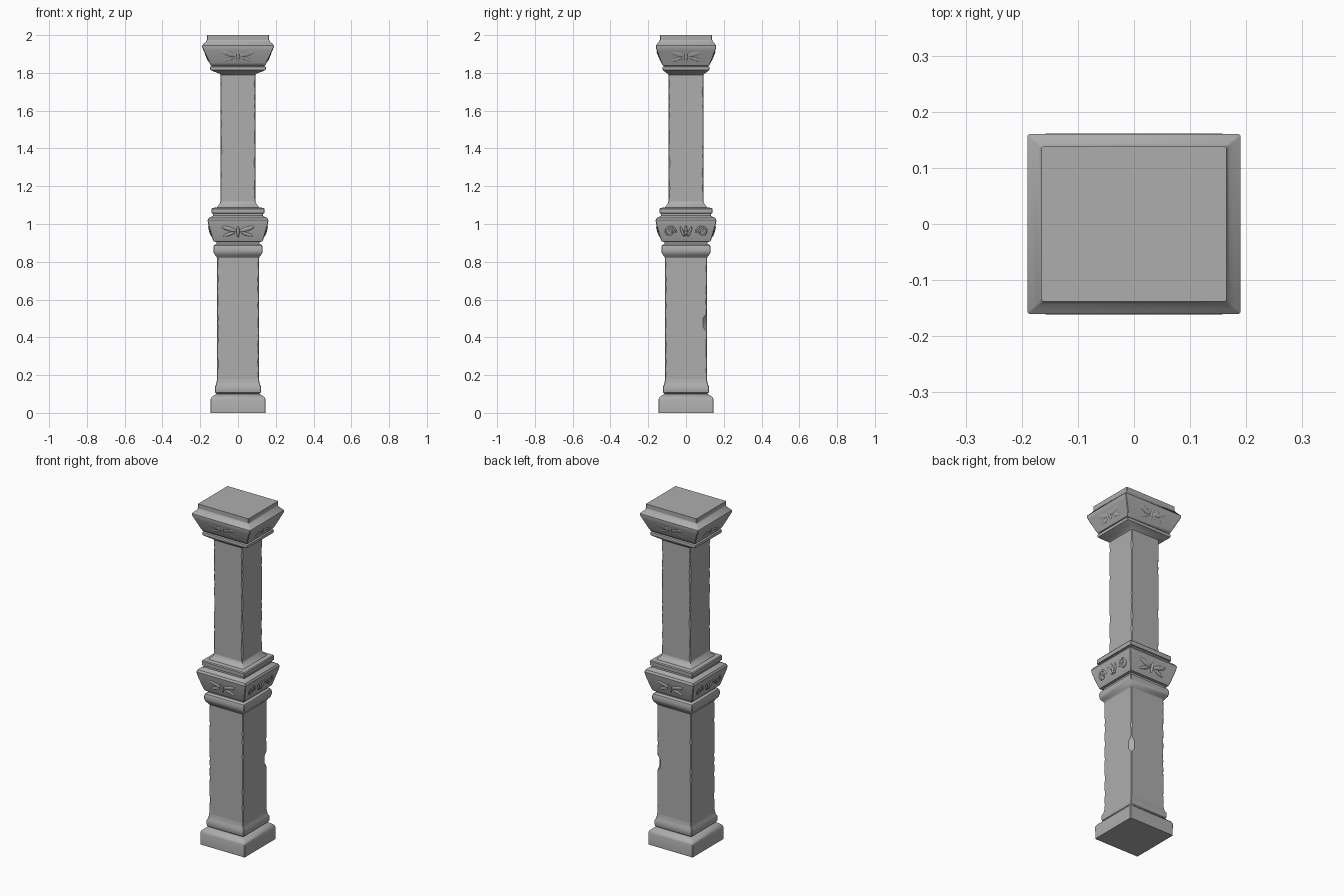
import bpy, bmesh, math, random
from mathutils import Matrix, Vector

random.seed(4)
if "Cube" in bpy.data.objects:
    bpy.data.objects.remove(bpy.data.objects["Cube"], do_unlink=True)

stone = bpy.data.materials.new("grey stone")
stone.use_nodes = True
grey = (0.42, 0.42, 0.42, 1)
stone.diffuse_color = grey
bsdf = stone.node_tree.nodes["Principled BSDF"]
bsdf.inputs["Base Color"].default_value = grey
bsdf.inputs["Roughness"].default_value = 0.9


def finish(obj, angle=35):
    obj.data.materials.clear()
    obj.data.materials.append(stone)
    bpy.ops.object.select_all(action="DESELECT")
    obj.select_set(True)
    bpy.context.view_layer.objects.active = obj
    bpy.ops.object.shade_smooth_by_angle(angle=math.radians(angle))


def add_mesh(name, bm):
    bmesh.ops.recalc_face_normals(bm, faces=bm.faces[:])
    mesh = bpy.data.meshes.new(name)
    bm.to_mesh(mesh)
    bm.free()
    obj = bpy.data.objects.new(name, mesh)
    bpy.context.collection.objects.link(obj)
    finish(obj)


def loft(name, profile, wear=lambda corner, z: 0.003):
    """Stack rectangular rings (half x, half y, z) with worn corners."""
    bm = bmesh.new()
    rings = []
    for hx, hy, z in profile:
        ring = []
        for i, (sx, sy) in enumerate([(1, 1), (-1, 1), (-1, -1), (1, -1)]):
            c = wear(i, z)
            pair = [(sx * hx, sy * (hy - c), z), (sx * (hx - c), sy * hy, z)]
            ring += [bm.verts.new(p) for p in (pair if sx == sy else pair[::-1])]
        rings.append(ring)
    for a, b in zip(rings, rings[1:]):
        for i in range(8):
            j = (i + 1) % 8
            bm.faces.new((a[i], a[j], b[j], b[i]))
    bm.faces.new(rings[0])
    bm.faces.new(rings[-1])
    add_mesh(name, bm)


def square(points):
    return [(h, h, z) for h, z in points]


def shaft(name, half, z0, z1, notch=None):
    """Long straight shaft with small random chips along its edges."""
    def wear(corner, z):
        if notch and corner == 0 and abs(z - notch) < 0.03:
            return 0.022
        if z in (z0, z1):
            return 0.003
        return random.choice([0.003, 0.003, 0.004, 0.005, 0.008])
    steps = 28
    loft(name, square([(half, z0 + (z1 - z0) * i / steps) for i in range(steps + 1)]), wear)


# Base
loft("plinth", square([(0.145, 0), (0.146, 0.07), (0.14, 0.083), (0.125, 0.095), (0.112, 0.1)]))
loft("base_moulding", square([(0.112, 0.1), (0.12, 0.107), (0.123, 0.12), (0.122, 0.138),
                              (0.116, 0.15), (0.113, 0.165), (0.111, 0.18)]))
shaft("lower_shaft", 0.111, 0.18, 0.82, notch=0.47)
loft("lower_shaft_collar", square([(0.111, 0.82), (0.117, 0.83), (0.127, 0.842), (0.131, 0.858),
                                   (0.131, 0.875), (0.127, 0.887), (0.115, 0.895), (0.115, 0.905)]))

# Carved middle band and the slab above it
loft("middle_band", square([(0.115, 0.905), (0.129, 0.907), (0.135, 0.92), (0.158, 1.0),
                            (0.161, 1.02), (0.155, 1.032), (0.14, 1.038), (0.132, 1.045),
                            (0.132, 1.055)]))
loft("middle_slab", square([(0.132, 1.055), (0.139, 1.057), (0.14, 1.08), (0.136, 1.085),
                            (0.112, 1.088), (0.106, 1.096), (0.098, 1.105), (0.093, 1.12)]))
shaft("upper_shaft", 0.093, 1.12, 1.79)

# Capital, wider from side to side than from front to back
loft("capital_neck", [(0.093, 0.093, 1.79), (0.1, 0.1, 1.797), (0.125, 0.112, 1.806),
                      (0.146, 0.123, 1.815), (0.149, 0.125, 1.825), (0.147, 0.123, 1.832),
                      (0.137, 0.115, 1.836)])
loft("capital_bowl", [(0.137, 0.115, 1.836), (0.145, 0.123, 1.84), (0.152, 0.132, 1.855),
                      (0.182, 0.155, 1.918), (0.19, 0.16, 1.935), (0.19, 0.16, 1.945),
                      (0.181, 0.152, 1.955), (0.17, 0.143, 1.965), (0.165, 0.138, 1.975)])
loft("capital_top", [(0.165, 0.138, 1.975), (0.165, 0.138, 2.0)])


# Shallow carving: local x runs along a face, local y up its slope
def face_frame(angle, dist, z, slope):
    return (Matrix.Rotation(angle, 4, "Z") @ Matrix.Translation((0, -dist, z))
            @ Matrix.Rotation(math.pi / 2 + slope, 4, "X"))


def leaves(name, frame, items, depth):
    bm = bmesh.new()
    for u, v, length, width, turn in items:
        local = (Matrix.Translation((u, v, 0)) @ Matrix.Rotation(turn, 4, "Z")
                 @ Matrix.Diagonal((length, width, depth, 1)))
        bmesh.ops.create_uvsphere(bm, u_segments=12, v_segments=8, radius=1, matrix=frame @ local)
    add_mesh(name, bm)


def scroll(name, frame, centre, hand):
    curve = bpy.data.curves.new(name, "CURVE")
    curve.dimensions = "3D"
    curve.bevel_depth = 0.005
    curve.bevel_resolution = 2
    spline = curve.splines.new("POLY")
    spline.points.add(24)
    for i, p in enumerate(spline.points):
        t = i / 24
        r = 0.006 + 0.026 * t
        a = 9 * t + 0.6
        co = frame @ Vector((centre + hand * r * math.cos(a), r * math.sin(a), -0.001))
        p.co = (*co, 1)
    obj = bpy.data.objects.new(name, curve)
    bpy.context.collection.objects.link(obj)
    bpy.ops.object.select_all(action="DESELECT")
    obj.select_set(True)
    bpy.context.view_layer.objects.active = obj
    bpy.ops.object.convert(target="MESH")
    finish(bpy.context.object, 60)


slope = math.atan2(0.023, 0.08)
bow = [(0, 0, 0.008, 0.03, 0)]
palmette = [(0, 0.004, 0.007, 0.03, 0)]
for s in (-1, 1):
    bow += [(s * 0.046, 0.014, 0.042, 0.012, s * 0.3), (s * 0.046, -0.014, 0.034, 0.009, -s * 0.35)]
    palmette += [(s * 0.02, 0, 0.03, 0.007, s * 1.2)]

for name, angle in (("front", 0), ("back", math.pi)):
    leaves(name + "_bow_carving", face_frame(angle, 0.1465, 0.96, slope), bow, 0.006)
for name, angle in (("left", math.pi / 2), ("right", -math.pi / 2)):
    frame = face_frame(angle, 0.1465, 0.96, slope)
    leaves(name + "_palmette_carving", frame, palmette, 0.006)
    for hand, side in ((-1, "near"), (1, "far")):
        scroll(f"{name}_{side}_scroll", frame, hand * 0.085, hand)

# Fainter, weathered leaves on the capital
cap_slope = math.atan2(0.026, 0.063)
for name, angle, dist in (("front", 0, 0.1435), ("back", math.pi, 0.1435),
                          ("left", math.pi / 2, 0.167), ("right", -math.pi / 2, 0.167)):
    leaves(name + "_capital_carving", face_frame(angle, dist, 1.886, cap_slope), bow, 0.0025)
